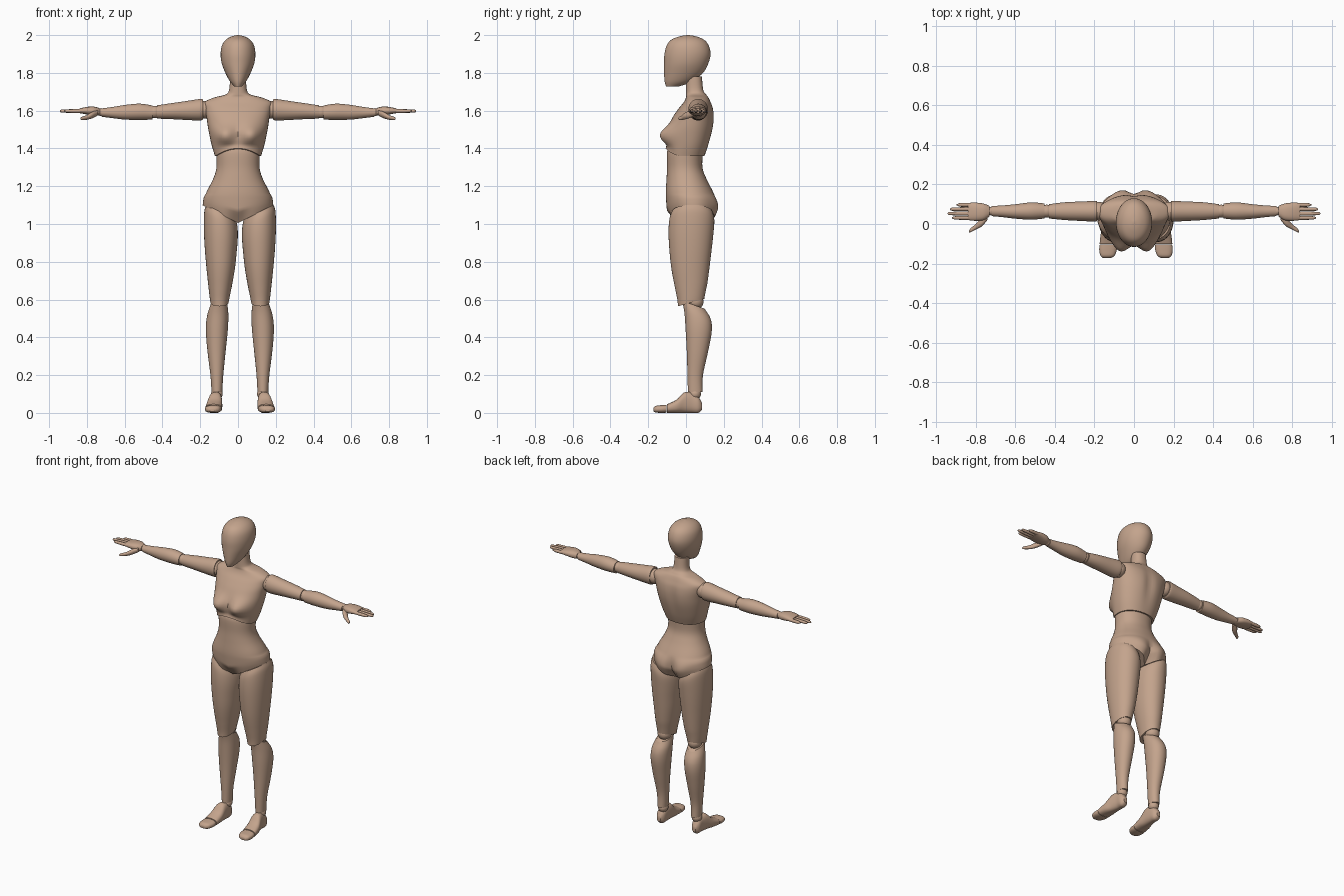
import bpy, bmesh, math
from mathutils import Vector

cube = bpy.data.objects.get("Cube")
if cube:
    bpy.data.objects.remove(cube, do_unlink=True)

# One plain material for the whole figure
skin = bpy.data.materials.new("tan_wood")
skin.use_nodes = True
tan = (0.55, 0.37, 0.265, 1)
skin.diffuse_color = tan
bsdf = skin.node_tree.nodes["Principled BSDF"]
bsdf.inputs["Base Color"].default_value = tan
bsdf.inputs["Roughness"].default_value = 0.6


def bell(v, width):
    return math.exp(-(v / width) ** 2)


def clamp(v):
    return max(0.0, min(1.0, v))


def finish(name, bm, side=1, shift=0):
    """Mirror to a side, mark hard edges, shade smooth and link."""
    for v in bm.verts:
        v.co.x = v.co.x * side + shift
    bmesh.ops.recalc_face_normals(bm, faces=bm.faces)
    for f in bm.faces:
        f.smooth = True
    for e in bm.edges:
        e.smooth = e.calc_face_angle(0) < math.radians(42)
    mesh = bpy.data.meshes.new(name)
    bm.to_mesh(mesh)
    bm.free()
    mesh.materials.append(skin)
    bpy.context.collection.objects.link(bpy.data.objects.new(name, mesh))


def smooth_rows(rows, steps):
    """Run a smooth curve through the cross-section rows."""
    rows = [Vector(r) for r in rows]
    out = []
    for i in range(len(rows) - 1):
        p, q = rows[i], rows[i + 1]
        before, after = rows[max(i - 1, 0)], rows[min(i + 2, len(rows) - 1)]
        for k in range(steps):
            t = k / steps
            out.append(0.5 * (2 * p + (q - before) * t
                       + (2 * before - 5 * p + 4 * q - after) * t ** 2
                       + (3 * p - before - 3 * q + after) * t ** 3))
    return out + [rows[-1]]


def loft(name, axis, rows, sides=32, power=2.0, warp=None, side=1, shift=0, steps=5):
    """Skin rows of (position, low a, high a, low b, high b) along an axis."""
    bm = bmesh.new()

    def vert(t, a, b):
        co = Vector({"x": (t, a, b), "y": (a, t, b), "z": (a, b, t)}[axis])
        if warp:
            co = warp(co)
        return bm.verts.new(co)

    rings, centres = [], []
    for t, a0, a1, b0, b1 in smooth_rows(rows, steps):
        ring = []
        for i in range(sides):
            angle = math.tau * i / sides
            c, s = math.cos(angle), math.sin(angle)
            c = math.copysign(abs(c) ** (2 / power), c)
            s = math.copysign(abs(s) ** (2 / power), s)
            ring.append(vert(t, (a0 + a1 + (a1 - a0) * c) / 2, (b0 + b1 + (b1 - b0) * s) / 2))
        rings.append(ring)
        centres.append((t, (a0 + a1) / 2, (b0 + b1) / 2))
    for low, high in zip(rings, rings[1:]):
        for i in range(sides):
            j = (i + 1) % sides
            bm.faces.new((low[i], low[j], high[j], high[i]))
    for ring, centre in ((rings[0], centres[0]), (rings[-1], centres[-1])):
        hub = vert(*centre)
        for i in range(sides):
            bm.faces.new((ring[i], ring[(i + 1) % sides], hub))
    finish(name, bm, side, shift)


def ball(name, centre, radius, side, shift=0):
    bm = bmesh.new()
    bmesh.ops.create_uvsphere(bm, u_segments=24, v_segments=16, radius=radius)
    bmesh.ops.translate(bm, vec=centre, verts=bm.verts)
    finish(name, bm, side, shift)


def centred(rows):
    return [(z, -w, w, y0, y1) for z, w, y0, y1 in rows]


# Head
loft("head", "z", centred([
    (1.727, .018, -.105, -.04), (1.755, .043, -.113, .035), (1.8, .067, -.116, .09),
    (1.85, .086, -.116, .118), (1.9, .092, -.114, .13), (1.945, .085, -.102, .12),
    (1.975, .065, -.078, .096), (1.993, .035, -.035, .055), (2, .004, .005, .015)]), 48)


# Chest with bust and arched lower rim, running up into the neck
def chest_shape(co):
    x, y, z = co
    if y < .02:
        front = clamp((.02 - y) / .08)
        y -= .05 * front * bell(abs(x) - .072, .055) * bell(z - 1.47, .048)
        z += .04 * front * clamp(1 - (x / .12) ** 2) * clamp((1.43 - z) / .07)
    else:
        # Shallow groove along the spine
        y -= .01 * bell(x, .03) * bell(z - 1.54, .1)
    return Vector((x, y, z))


loft("chest", "z", centred([
    (1.36, .122, -.108, .098), (1.42, .14, -.1, .12), (1.5, .157, -.095, .143),
    (1.56, .166, -.073, .15), (1.61, .176, -.04, .145), (1.645, .178, -.012, .132),
    (1.67, .125, 0, .12), (1.685, .067, 0, .108), (1.71, .047, 0, .092),
    (1.78, .042, 0, .084)]), 64, 2.25, chest_shape)


# Waist and pelvis, with a V-shaped lower edge
def pelvis_shape(co):
    x, y, z = co
    low = clamp((1.16 - z) / .155)
    if y > 0:
        y += .014 * bell(abs(x) - .075, .05) * bell(z - 1.07, .07)
        y -= .035 * bell(x, .024) * low * clamp(y / .1)
    y -= .3 * (y - .04) * bell(x, .045) * clamp((1.07 - z) / .065)
    return Vector((x, y, z + .5 * abs(x) * low))


loft("pelvis", "z", centred([
    (1.005, .187, -.087, .157), (1.06, .185, -.099, .163), (1.12, .18, -.105, .16),
    (1.17, .166, -.107, .143), (1.24, .131, -.103, .108), (1.3, .114, -.1, .087),
    (1.385, .115, -.1, .088), (1.42, .1, -.08, .08)]), 64, 2.15, pelvis_shape)


# Slanted joint cuts on the legs
def thigh_shape(co):
    x, y, z = co
    top = clamp((z - .85) / .18)
    knee = clamp((.68 - z) / .1)
    return Vector((x, y, z + .5 * (x - .105) * top + .3 * (y - .03) * knee))


def shin_shape(co):
    return co + Vector((0, 0, -.35 * (co.y - .04) * clamp((co.z - .48) / .09)))


# Paired limbs: left is +x
for label, side in (("left_", 1), ("right_", -1)):
    leg = dict(side=side, shift=.01)

    # Leg
    loft(label + "thigh", "z", [
        (.585, .06, .156, -.042, .097), (.62, .053, .161, -.047, .102),
        (.7, .037, .17, -.066, .115), (.8, .022, .18, -.082, .128),
        (.93, .012, .19, -.092, .143), (1.02, .012, .189, -.089, .15),
        (1.065, .02, .178, -.075, .14)], 40, 2.1, thigh_shape, **leg)
    ball(label + "knee_ball", (.109, .05, .59), .043, **leg)
    loft(label + "shin", "z", [
        (.11, .093, .15, .01, .088), (.2, .088, .156, .008, .09),
        (.33, .075, .172, .004, .118), (.44, .064, .18, -.002, .137),
        (.52, .061, .173, -.008, .127), (.572, .066, .155, -.02, .1)],
        36, 2.1, shin_shape, **leg)
    ball(label + "ankle_ball", (.122, .048, .1), .031, **leg)
    loft(label + "foot", "y", [
        (-.1, .095, .184, 0, .046), (-.05, .093, .178, 0, .07), (-.01, .094, .166, 0, .108),
        (.03, .096, .157, 0, .107), (.065, .1, .154, 0, .085), (.086, .115, .14, .018, .05)],
        28, 2.5, **leg)
    loft(label + "toes", "y", [
        (-.173, .128, .165, .008, .025), (-.16, .108, .18, .002, .037),
        (-.13, .097, .186, 0, .041), (-.104, .097, .183, .001, .043)], 28, 2.5, **leg)

    # Arm
    ball(label + "shoulder_ball", (.178, .065, 1.605), .047, side)
    loft(label + "upper_arm", "x", [
        (.186, .016, .114, 1.553, 1.66), (.2, .012, .117, 1.548, 1.662),
        (.26, .015, .114, 1.55, 1.653), (.35, .02, .11, 1.555, 1.64),
        (.43, .028, .1, 1.558, 1.628)], side=side)
    ball(label + "elbow_ball", (.441, .065, 1.593), .033, side)
    loft(label + "forearm", "x", [
        (.452, .028, .104, 1.553, 1.627), (.52, .022, .109, 1.551, 1.637),
        (.6, .027, .1, 1.553, 1.63), (.66, .034, .094, 1.56, 1.62),
        (.722, .04, .091, 1.568, 1.612)], side=side)
    ball(label + "wrist_ball", (.725, .065, 1.592), .021, side)

    # Hand
    loft(label + "palm", "x", [
        (.73, .04, .09, 1.574, 1.612), (.76, .02, .103, 1.574, 1.621),
        (.8, .016, .108, 1.58, 1.62), (.84, .02, .107, 1.587, 1.611)],
        24, 2.4, side=side)
    fingers = (("index", .031, .92), ("middle", .053, .943), ("ring", .075, .932), ("little", .097, .897))
    for finger, y, tip in fingers:
        rows = [(x, y - r, y + r, 1.598 - r, 1.598 + r)
                for x, r in ((.825, .01), (.87, .01), (tip - .012, .008), (tip, .003))]
        loft(label + finger + "_finger", "x", rows, 12, side=side, steps=3)
    loft(label + "thumb", "x", [
        (.742, .02, .055, 1.575, 1.602), (.77, -.012, .035, 1.56, 1.595),
        (.8, -.028, .0, 1.552, 1.577), (.825, -.041, -.02, 1.55, 1.568),
        (.834, -.042, -.034, 1.554, 1.562)], 16, side=side)
